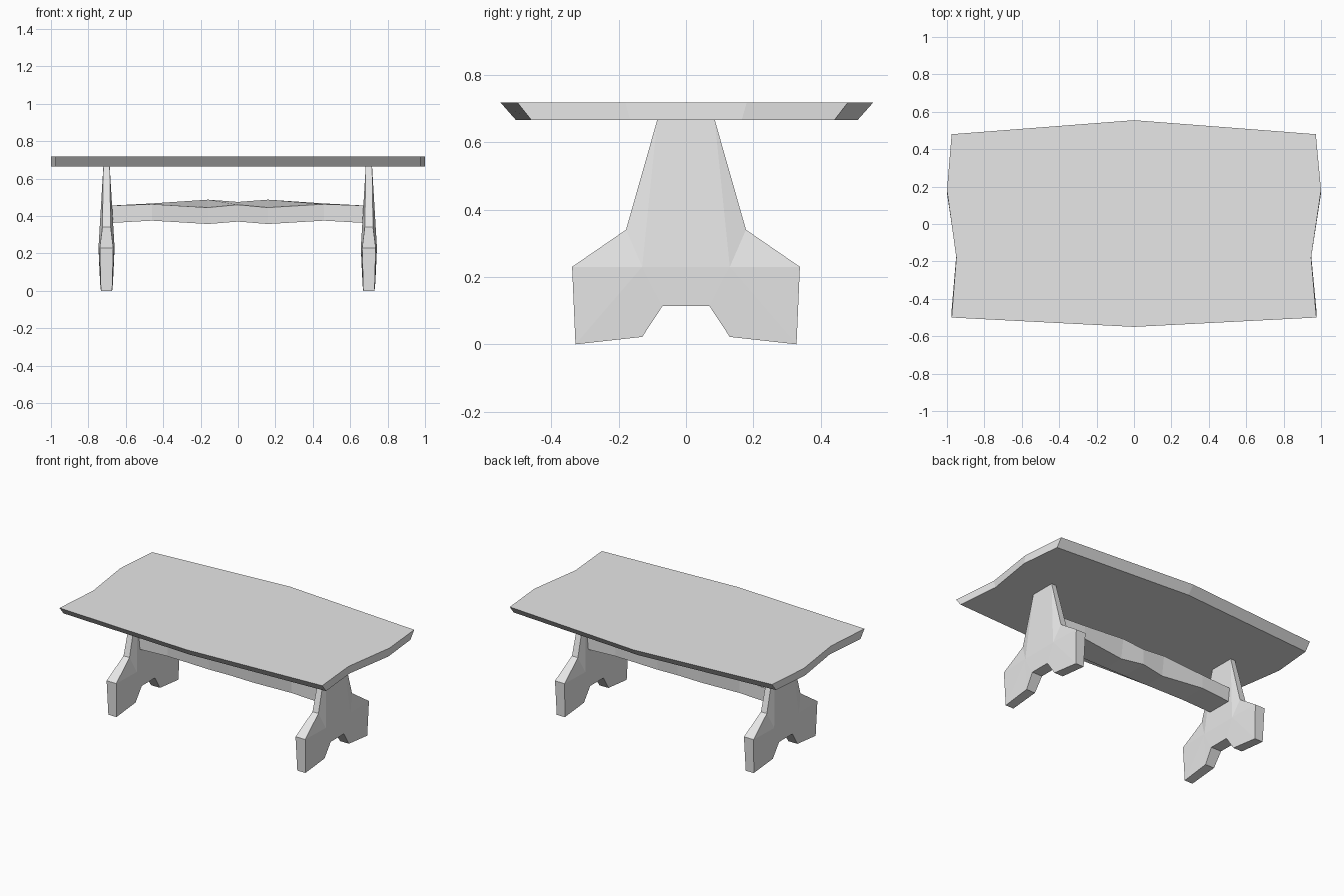
import bpy
import bmesh

cube = bpy.data.objects.get("Cube")
if cube:
    bpy.data.objects.remove(cube, do_unlink=True)

grey = bpy.data.materials.new("plain_grey")
grey.use_nodes = True
GREY = (0.8, 0.8, 0.8, 1)
grey.diffuse_color = GREY
grey.node_tree.nodes["Principled BSDF"].inputs["Base Color"].default_value = GREY


def finish(name, bm):
    """Turn a bmesh into a flat shaded object."""
    bmesh.ops.recalc_face_normals(bm, faces=bm.faces)
    mesh = bpy.data.meshes.new(name)
    bm.to_mesh(mesh)
    bm.free()
    mesh.materials.append(grey)
    obj = bpy.data.objects.new(name, mesh)
    bpy.context.collection.objects.link(obj)
    return obj


def loft(name, rings):
    """Skin a list of closed rings and cap both ends."""
    bm = bmesh.new()
    rows = [[bm.verts.new(p) for p in ring] for ring in rings]
    n = len(rows[0])
    for a, b in zip(rows, rows[1:]):
        for i in range(n):
            j = (i + 1) % n
            bm.faces.new((a[i], a[j], b[j], b[i]))
    bm.faces.new(rows[0])
    bm.faces.new(rows[-1])
    return finish(name, bm)


# Table top: uneven plank outline, undercut along the long sides
outline = [(-0.975, 0.48), (0, 0.555), (0.972, 0.48), (1, 0.18), (0.947, -0.18),
           (0.975, -0.5), (0, -0.55), (-0.975, -0.5), (-0.95, -0.18), (-1, 0.18)]
loft("table_top", [[(x, y * 0.917, 0.665) for x, y in outline],
                   [(x, y, 0.717) for x, y in outline]])

# Trestle legs: y, z and half thickness for one half, mirrored front to back
LEG = {"top": (0.085, 0.667, 0.017), "waist": (0.178, 0.34, 0.022),
       "shoulder": (0.338, 0.23, 0.036), "toe": (0.328, 0.0, 0.030),
       "heel": (0.13, 0.022, 0.033), "arch": (0.07, 0.113, 0.038),
       "bulge": (0.13, 0.23, 0.043)}
RIM = ["top", "waist", "shoulder", "toe", "heel", "arch"]


def make_leg(name, cx):
    bm = bmesh.new()
    v = {(k, sy, sx): bm.verts.new((cx + sx * h, sy * y, z))
         for k, (y, z, h) in LEG.items() for sy in (-1, 1) for sx in (-1, 1)}
    for sy in (-1, 1):
        for a, b in zip(RIM, RIM[1:]):
            # Outer edge strip, then the broad face fanned from the bulge
            bm.faces.new((v[a, sy, -1], v[b, sy, -1], v[b, sy, 1], v[a, sy, 1]))
            for sx in (-1, 1):
                bm.faces.new((v[a, sy, sx], v[b, sy, sx], v["bulge", sy, sx]))
    for k in ("top", "arch"):
        bm.faces.new((v[k, -1, -1], v[k, 1, -1], v[k, 1, 1], v[k, -1, 1]))
        for sx in (-1, 1):
            bm.faces.new((v[k, -1, sx], v[k, 1, sx],
                          v["bulge", 1, sx], v["bulge", -1, sx]))
    return finish(name, bm)


make_leg("right_leg", -0.703)
make_leg("left_leg", 0.7)

# Stretcher: rough hewn beam, x, lower z, front and back upper z, lower half width
half = [(0.0, 0.37, 0.46, 0.475, 0.09), (0.16, 0.357, 0.445, 0.487, 0.072),
        (0.46, 0.375, 0.463, 0.467, 0.092), (0.69, 0.362, 0.455, 0.455, 0.085)]
stations = [(-s[0], *s[1:]) for s in reversed(half[1:])] + half
beam = loft("stretcher", [[(x, -w, lo), (x, w, lo), (x, 0.09, back), (x, -0.09, front)]
                          for x, lo, front, back, w in stations])
